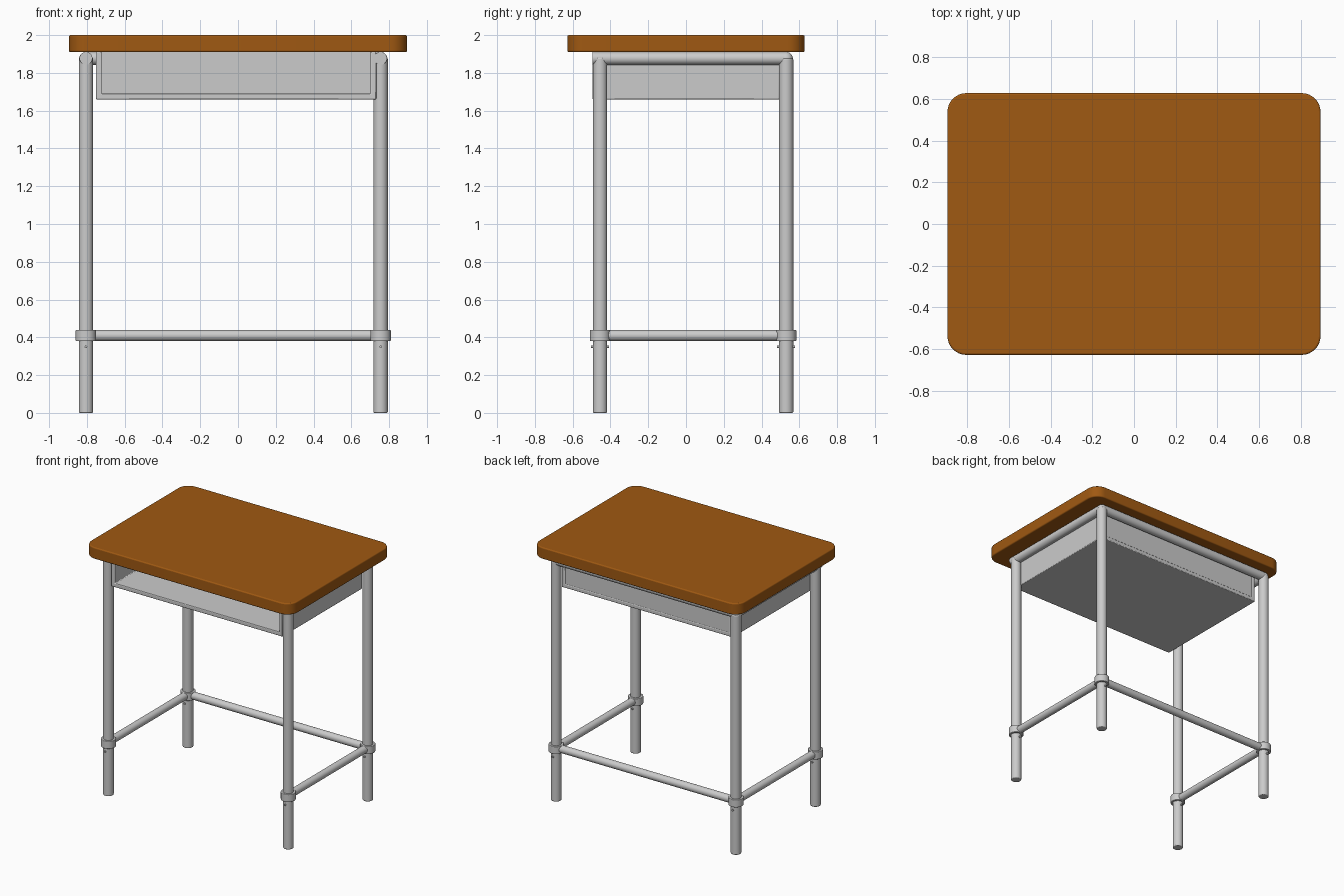
import bpy, bmesh, math
from mathutils import Vector

if "Cube" in bpy.data.objects:
    bpy.data.objects.remove(bpy.data.objects["Cube"])

LEG_X = (-0.805, 0.755)
LEG_Y = (-0.455, 0.53)
FRONT, BACK = LEG_Y
LEFT, RIGHT = LEG_X


def smooth(ob, angle=35):
    bpy.ops.object.select_all(action='DESELECT')
    ob.select_set(True)
    bpy.context.view_layer.objects.active = ob
    bpy.ops.object.shade_smooth_by_angle(angle=math.radians(angle))


def add_bevel(ob, width, segments):
    mod = ob.modifiers.new("edge_bevel", 'BEVEL')
    mod.width, mod.segments = width, segments
    mod.limit_method = 'ANGLE'
    mod.angle_limit = math.radians(40)


def tube(name, a, b, radius, bevel=0, sides=32):
    a, b = Vector(a), Vector(b)
    bpy.ops.mesh.primitive_cylinder_add(vertices=sides, radius=radius, depth=(b - a).length,
                                        location=(a + b) / 2)
    ob = bpy.context.object
    ob.name = name
    ob.rotation_euler = (b - a).to_track_quat('Z', 'Y').to_euler()
    smooth(ob)
    if bevel:
        add_bevel(ob, bevel, 3)
    return ob


def mesh_object(name, bm):
    bmesh.ops.recalc_face_normals(bm, faces=bm.faces)
    me = bpy.data.meshes.new(name)
    bm.to_mesh(me)
    bm.free()
    ob = bpy.data.objects.new(name, me)
    bpy.context.collection.objects.link(ob)
    return ob


def extruded(name, outline, offset):
    bm = bmesh.new()
    face = bm.faces.new([bm.verts.new(p) for p in outline])
    geom = bmesh.ops.extrude_face_region(bm, geom=[face])['geom']
    bmesh.ops.translate(bm, vec=offset, verts=[v for v in geom if isinstance(v, bmesh.types.BMVert)])
    return mesh_object(name, bm)


# Desk top: rounded rectangle slab
W, D, R = 0.895, 0.628, 0.09
outline = []
for i, (sx, sy) in enumerate([(1, 1), (-1, 1), (-1, -1), (1, -1)]):
    for k in range(9):
        t = math.radians(90 * i + 90 * k / 8)
        outline.append((sx * (W - R) + R * math.cos(t), sy * (D - R) + R * math.sin(t), 1.91))
top = extruded("desk_top", outline, (0, 0, 0.09))
smooth(top)
add_bevel(top, 0.008, 3)
wood = bpy.data.materials.new("wood")
wood.diffuse_color = (0.35, 0.1, 0.006, 1)
wood.use_nodes = True
wood.node_tree.nodes["Principled BSDF"].inputs["Base Color"].default_value = wood.diffuse_color
top.data.materials.append(wood)

# Legs, stretcher collars and locking pins
for x, side in zip(LEG_X, ("left", "right")):
    for y, end in zip(LEG_Y, ("front", "back")):
        tag = f"{end}_{side}"
        leg_top = 1.877 if end == "back" else 1.88
        tube(f"{tag}_leg", (x, y, 0), (x, y, leg_top), 0.038, 0.006)
        tube(f"{tag}_collar", (x, y, 0.38), (x, y, 0.44), 0.054, 0.004)
        tube(f"{tag}_pin", (x, y - 0.047, 0.35), (x, y + 0.047, 0.35), 0.007, sides=12)

    # Side rails under the top and side stretchers
    tube(f"{side}_top_rail", (x, -0.495, 1.877), (x, BACK, 1.877), 0.034)
    tube(f"{side}_stretcher", (x, FRONT, 0.41), (x, BACK, 0.41), 0.029)

    # Rounded elbow at the rear corner
    bpy.ops.mesh.primitive_uv_sphere_add(segments=32, ring_count=16, radius=0.036,
                                         location=(x, BACK, 1.875))
    bpy.context.object.name = f"{side}_corner_elbow"
    smooth(bpy.context.object, 60)

# Rear rail and rear stretcher
tube("back_top_rail", (LEFT, BACK, 1.877), (RIGHT, BACK, 1.877), 0.034)
tube("back_stretcher", (LEFT, BACK, 0.41), (RIGHT, BACK, 0.41), 0.029)

# Book tray: U-shaped shell open at the front, closed by a back panel
x0, x1, z0, z1, t = -0.752, 0.732, 1.66, 1.91, 0.03
profile = [(x0, z1), (x0, z0), (x1, z0), (x1, z1),
           (x1 - t, z1), (x1 - t, z0 + t), (x0 + t, z0 + t), (x0 + t, z1)]
shell = extruded("book_tray", [(x, -0.495, z) for x, z in profile], (0, 0.99, 0))
add_bevel(shell, 0.005, 2)
smooth(shell)

back = [(x0 + t, z0 + t), (x1 - t, z0 + t), (x1 - t, z1), (x0 + t, z1)]
extruded("book_tray_back", [(x, 0.465, z) for x, z in back], (0, 0.028, 0))
